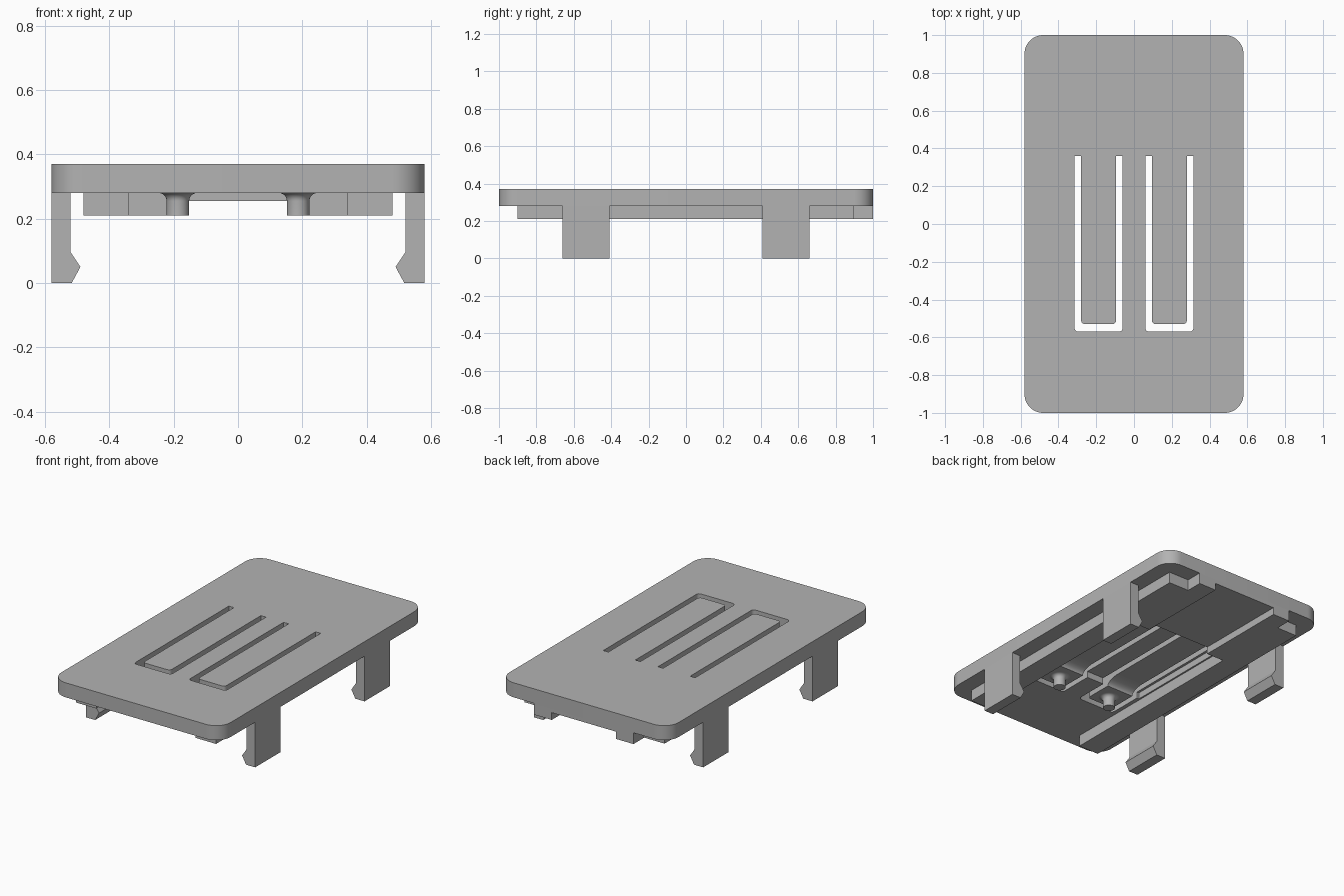
import bpy, bmesh, math
from mathutils import Vector

if "Cube" in bpy.data.objects:
    bpy.data.objects.remove(bpy.data.objects["Cube"], do_unlink=True)

grey = bpy.data.materials.new("plain_grey")
grey.use_nodes = True
grey.diffuse_color = (0.45, 0.45, 0.45, 1)
grey.node_tree.nodes["Principled BSDF"].inputs["Base Color"].default_value = grey.diffuse_color

PLATE_BOTTOM, PLATE_TOP, RAIL_BOTTOM, THIN = 0.28, 0.37, 0.21, 0.32


def rounded(points, radii, steps=8):
    """Outline whose right-angled corners become arcs; radius 0 keeps a corner."""
    out = []
    for i, (p, r) in enumerate(zip(points, radii)):
        p = Vector(p)
        if not r:
            out.append(p)
            continue
        a = (Vector(points[i - 1]) - p).normalized() * r
        b = (Vector(points[(i + 1) % len(points)]) - p).normalized() * r
        for k in range(steps + 1):
            t = k / steps * math.pi / 2
            out.append(p + a + b - b * math.cos(t) - a * math.sin(t))
    return out


def prism(name, outline, low, high, axis="z"):
    """Extrude a flat outline: axis z takes xy, y takes xz, x takes yz."""
    place = {"z": lambda a, b, c: (a, b, c),
             "y": lambda a, b, c: (a, c, b),
             "x": lambda a, b, c: (c, a, b)}[axis]
    bm = bmesh.new()
    base = bm.faces.new([bm.verts.new(place(a, b, low)) for a, b in outline])
    top = bmesh.ops.extrude_face_region(bm, geom=[base])["geom"]
    bmesh.ops.translate(bm, vec=place(0, 0, high - low),
                        verts=[v for v in top if isinstance(v, bmesh.types.BMVert)])
    return finish(name, bm)


def finish(name, bm):
    bmesh.ops.recalc_face_normals(bm, faces=bm.faces)
    mesh = bpy.data.meshes.new(name)
    bm.to_mesh(mesh)
    bm.free()
    mesh.materials.append(grey)
    obj = bpy.data.objects.new(name, mesh)
    bpy.context.collection.objects.link(obj)
    smooth(obj)
    return obj


def smooth(obj):
    bpy.ops.object.select_all(action="DESELECT")
    obj.select_set(True)
    bpy.context.view_layer.objects.active = obj
    bpy.ops.object.shade_smooth_by_angle(angle=math.radians(30))


def rect(x0, x1, y0, y1):
    return [(x0, y0), (x1, y0), (x1, y1), (x0, y1)]


def cut(target, cutter):
    bpy.context.view_layer.objects.active = target
    mod = target.modifiers.new("cut", "BOOLEAN")
    mod.operation, mod.solver, mod.object = "DIFFERENCE", "EXACT", cutter
    bpy.ops.object.modifier_apply(modifier=mod.name)
    bpy.data.objects.remove(cutter, do_unlink=True)


def flip(points, side):
    return [(side * a, b) for a, b in points]


# Cover plate with rounded corners
plate = prism("cover_plate", rounded(rect(-0.58, 0.58, -1, 1), [0.1] * 4, 12),
              PLATE_BOTTOM, PLATE_TOP)

# Shallow pocket underneath that thins the two spring tongues
cut(plate, prism("pocket_cutter", rect(-0.33, 0.33, -0.35, 0.38), 0.2, THIN))

# U-shaped slots that free the tongues
slot = [(0.06, 0.36), (0.06, -0.57), (0.315, -0.57), (0.315, 0.36),
        (0.28, 0.36), (0.28, -0.53), (0.095, -0.53), (0.095, 0.36)]
slot_radii = [0, 0.02, 0.02, 0, 0, 0.02, 0.02, 0]
for side in (-1, 1):
    cut(plate, prism("slot_cutter", rounded(flip(slot, side), slot_radii, 4), 0.2, 0.5))
smooth(plate)

# Thin pad between the rear rail blocks
prism("rear_pad", rect(-0.22, 0.22, 0.4, 1), 0.255, PLATE_BOTTOM)

rail = [(0.34, -0.9), (0.48, -0.9), (0.48, 0.895), (0.34, 0.895),
        (0.34, 1), (0.22, 1), (0.22, 0.4), (0.34, 0.4)]
clip = [(0.58, 0), (0.58, PLATE_BOTTOM), (0.52, PLATE_BOTTOM),
        (0.52, 0.095), (0.49, 0.05), (0.517, 0)]

for side, label in ((1, "left"), (-1, "right")):
    # Stiffening rail widening into the rear block
    prism(label + "_rail", flip(rail, side), RAIL_BOTTOM, PLATE_BOTTOM)

    # Hooked clip legs
    for y, end in ((-0.535, "front"), (0.535, "back")):
        prism(f"{label}_{end}_clip", flip(clip, side), y - 0.125, y + 0.125, "y")

    # Curved ramp from the thick tongue end to its thin part
    ramp = [(-0.35, THIN)]
    for k in range(9):
        t = k / 8 * math.pi / 2
        ramp.append((-0.26 - 0.09 * math.cos(t), PLATE_BOTTOM + 0.04 * math.sin(t)))
    ramp.pop()
    ramp.append((-0.26, THIN))
    x0, x1 = sorted((side * 0.095, side * 0.28))
    prism(label + "_tongue_ramp", ramp, x0, x1, "x")

    # Round button under the tongue, flared where it meets the tongue
    bm = bmesh.new()
    profile = [(0, RAIL_BOTTOM), (0.035, RAIL_BOTTOM)]
    for k in range(7):
        t = k / 6 * math.pi / 2
        profile.append((0.06 - 0.025 * math.cos(t), 0.255 + 0.025 * math.sin(t)))
    verts = [bm.verts.new((side * 0.187 + r, -0.45, z)) for r, z in profile]
    edges = [bm.edges.new(pair) for pair in zip(verts, verts[1:])]
    bmesh.ops.spin(bm, geom=verts + edges, cent=(side * 0.187, -0.45, 0),
                   axis=(0, 0, 1), angle=math.tau, steps=32)
    bmesh.ops.remove_doubles(bm, verts=bm.verts, dist=0.0005)
    finish(label + "_button", bm)
